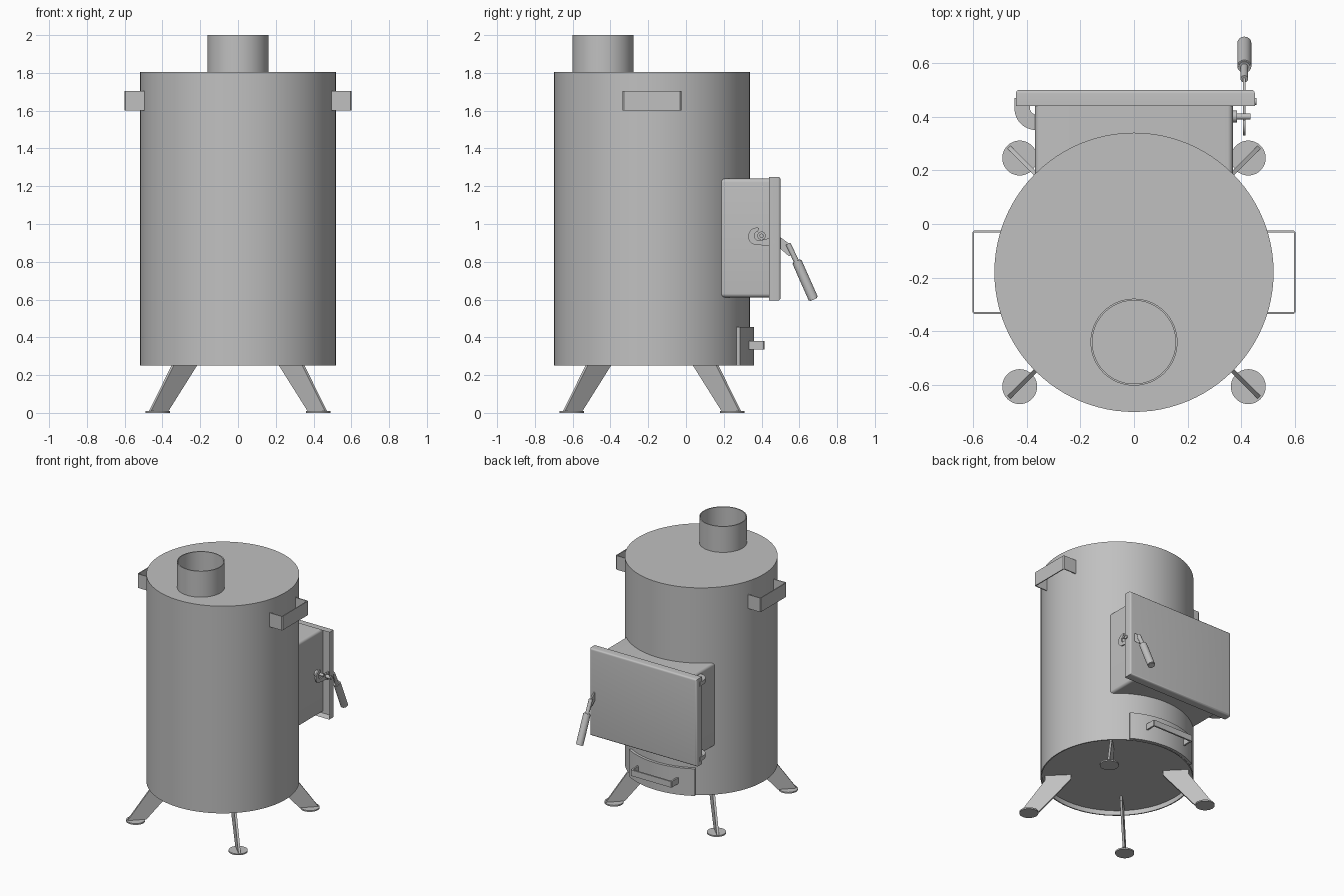
import bpy, bmesh, math
from mathutils import Vector

if "Cube" in bpy.data.objects:
    bpy.data.objects.remove(bpy.data.objects["Cube"])

CY = -0.18      # stove axis
R = 0.52        # body radius

steel = bpy.data.materials.new("grey steel")
steel.diffuse_color = (0.53, 0.53, 0.53, 1)
steel.use_nodes = True
steel.node_tree.nodes["Principled BSDF"].inputs["Base Color"].default_value = steel.diffuse_color


def finish(name, bm):
    bmesh.ops.recalc_face_normals(bm, faces=bm.faces)
    me = bpy.data.meshes.new(name)
    bm.to_mesh(me)
    bm.free()
    me.materials.append(steel)
    ob = bpy.data.objects.new(name, me)
    bpy.context.collection.objects.link(ob)
    return ob


def prism(name, pts, place, w0, w1):
    """Extrude a 2D outline from w0 to w1; place(u, v, w) gives the 3D point."""
    bm = bmesh.new()
    a = [bm.verts.new(place(u, v, w0)) for u, v in pts]
    b = [bm.verts.new(place(u, v, w1)) for u, v in pts]
    n = len(pts)
    bm.faces.new(a)
    bm.faces.new(b[::-1])
    for i in range(n):
        j = (i + 1) % n
        bm.faces.new((a[i], a[j], b[j], b[i]))
    return finish(name, bm)


def lathe(name, profile, cx, cy, seg=96, closed=False):
    """Spin an (r, z) profile around a vertical axis."""
    bm = bmesh.new()
    vs = [bm.verts.new((cx + r, cy, z)) for r, z in profile]
    es = [bm.edges.new((vs[i], vs[i + 1])) for i in range(len(vs) - 1)]
    if closed:
        es.append(bm.edges.new((vs[-1], vs[0])))
    bmesh.ops.spin(bm, geom=vs + es, cent=(cx, cy, 0), axis=(0, 0, 1),
                   angle=math.tau, steps=seg, use_duplicate=False)
    bmesh.ops.remove_doubles(bm, verts=bm.verts, dist=1e-5)
    return finish(name, bm)


def rod(name, p, q, r, seg=24, bevel=0):
    p, q = Vector(p), Vector(q)
    bm = bmesh.new()
    bmesh.ops.create_cone(bm, cap_ends=True, segments=seg, radius1=r, radius2=r,
                          depth=(q - p).length)
    if bevel:
        rims = [e for e in bm.edges if abs(e.verts[0].co.z - e.verts[1].co.z) < 1e-6]
        bmesh.ops.bevel(bm, geom=rims, offset=bevel, segments=2, affect='EDGES')
    rot = (q - p).to_track_quat('Z', 'Y').to_matrix()
    for v in bm.verts:
        v.co = rot @ v.co + (p + q) / 2
    return finish(name, bm)


def round_rect(x0, x1, z0, z1, r, n=5):
    pts = []
    for cx, cz, a0 in ((x1 - r, z1 - r, 0), (x0 + r, z1 - r, 90),
                       (x0 + r, z0 + r, 180), (x1 - r, z0 + r, 270)):
        for i in range(n + 1):
            a = math.radians(a0 + 90 * i / n)
            pts.append((cx + r * math.cos(a), cz + r * math.sin(a)))
    return pts


def arc(cx, cy, r, a0, a1, n):
    return [(cx + r * math.cos(math.radians(a0 + (a1 - a0) * i / n)),
             cy + r * math.sin(math.radians(a0 + (a1 - a0) * i / n))) for i in range(n + 1)]


flat = lambda x, y, z: (x, y, z)      # outline in plan, extruded up
facing = lambda x, z, y: (x, y, z)    # outline in elevation, extruded along y
side = lambda y, z, x: (x, y, z)      # outline from the side, extruded along x

# Body drum with recessed floor, and the open flue pipe
lathe("stove_body", [(0, 0.285), (R - 0.008, 0.285), (R - 0.008, 0.25), (R, 0.25),
                     (R, 1.805), (0, 1.805)], 0, CY)
lathe("flue_pipe", [(0.155, 1.80), (0.162, 1.80), (0.162, 2.0), (0.155, 2.0)],
      0, -0.44, 64, True)

# Carrying handles: flat strips bent into a U
for s, label in ((1, "right"), (-1, "left")):
    u = [(0.47, -0.335), (0.595, -0.335), (0.602, -0.328), (0.602, -0.032), (0.595, -0.025),
         (0.47, -0.025), (0.47, -0.032), (0.595, -0.032), (0.595, -0.328), (0.47, -0.328)]
    prism("carrying_handle_" + label, [(s * x, y) for x, y in u], flat, 1.60, 1.705)

# Four plate legs with round feet
for i in range(4):
    a = math.radians(45 + 90 * i)
    c, d = math.cos(a), math.sin(a)
    prism(f"leg_{i + 1}", [(0.315, 0.285), (0.315, 0.25), (0.53, 0.008), (0.66, 0.008),
                           (0.49, 0.25), (0.49, 0.285)],
          lambda r, z, w: (r * c - w * d, CY + r * d + w * c, z), -0.008, 0.008)
    fx, fy = 0.602 * c, CY + 0.602 * d
    rod(f"foot_{i + 1}", (fx, fy, 0), (fx, fy, 0.01), 0.065, 40)

# Firebox neck
prism("firebox_neck", round_rect(-0.368, 0.368, 0.612, 1.24, 0.02), facing, 0.10, 0.488)

# Door: shallow tray with rounded front edges, open toward the stove
bm = bmesh.new()
bmesh.ops.create_cube(bm, size=1)
for v in bm.verts:
    v.co = (0.005 + v.co.x * 0.89, 0.47 + v.co.y * 0.06, 0.9225 + v.co.z * 0.655)
outer = [e for e in bm.edges if all(v.co.y > 0.49 for v in e.verts)]
bmesh.ops.bevel(bm, geom=outer, offset=0.014, segments=4, profile=0.5, affect='EDGES')
bm.faces.ensure_lookup_table()
back = min(bm.faces, key=lambda f: f.calc_center_median().y)
bmesh.ops.inset_region(bm, faces=[back], thickness=0.014)
for v in back.verts:
    v.co.y = 0.484
finish("door", bm)

# Hinges: curved arms from the neck to the door edge
hinge = arc(-0.365, 0.43, 0.08, 180, 270, 10) + arc(-0.365, 0.43, 0.022, 270, 180, 6)
hinge += [(-0.387, 0.47), (-0.445, 0.47)]
for z, label in ((1.205, "upper"), (0.64, "lower")):
    prism("hinge_arm_" + label, hinge, flat, z - 0.015, z + 0.015)
    rod("hinge_pin_" + label, (-0.42, 0.455, z - 0.03), (-0.42, 0.455, z + 0.03), 0.012)

# Latch: hooked lever plate, keeper pin, pivot bolt, stem and grip
LX = 0.411
hook = arc(0.375, 0.935, 0.046, 75, 250, 10) + [
    (0.45, 0.882), (0.50, 0.868), (0.545, 0.83), (0.562, 0.835), (0.57, 0.865),
    (0.54, 0.90), (0.497, 0.932), (0.44, 0.925), (0.40, 0.915)]
hook += arc(0.385, 0.938, 0.024, 290, 100, 8)
prism("latch_lever", hook, side, LX - 0.005, LX + 0.005)
rod("latch_keeper_pin", (0.36, 0.40, 0.938), (0.434, 0.40, 0.938), 0.011)
rod("latch_keeper_collar", (0.36, 0.40, 0.938), (0.384, 0.40, 0.938), 0.022)
rod("latch_pivot_bolt", (0.38, 0.457, 0.905), (0.457, 0.457, 0.905), 0.013)
rod("latch_stem", (LX, 0.54, 0.895), (LX, 0.60, 0.77), 0.014)
rod("latch_grip", (LX, 0.585, 0.805), (LX, 0.676, 0.6), 0.026, 28, 0.005)

# Ash drawer: curved plate on the drum, with a bent strip handle
half = math.degrees(math.asin(0.265 / R))
drawer = arc(0, CY, R + 0.02, 90 - half, 90 + half, 24) + arc(0, CY, R - 0.01, 90 + half, 90 - half, 24)
prism("ash_drawer", drawer, flat, 0.252, 0.455)
pull = [(-0.17, 0.32), (-0.17, 0.41), (-0.165, 0.415), (0.165, 0.415), (0.17, 0.41), (0.17, 0.32),
        (0.158, 0.32), (0.158, 0.403), (-0.158, 0.403), (-0.158, 0.32)]
prism("ash_drawer_handle", pull, flat, 0.335, 0.38)

# Smooth shading with crisp edges
bpy.ops.object.select_all(action='SELECT')
bpy.context.view_layer.objects.active = bpy.data.objects["stove_body"]
bpy.ops.object.shade_smooth_by_angle(angle=math.radians(30))
